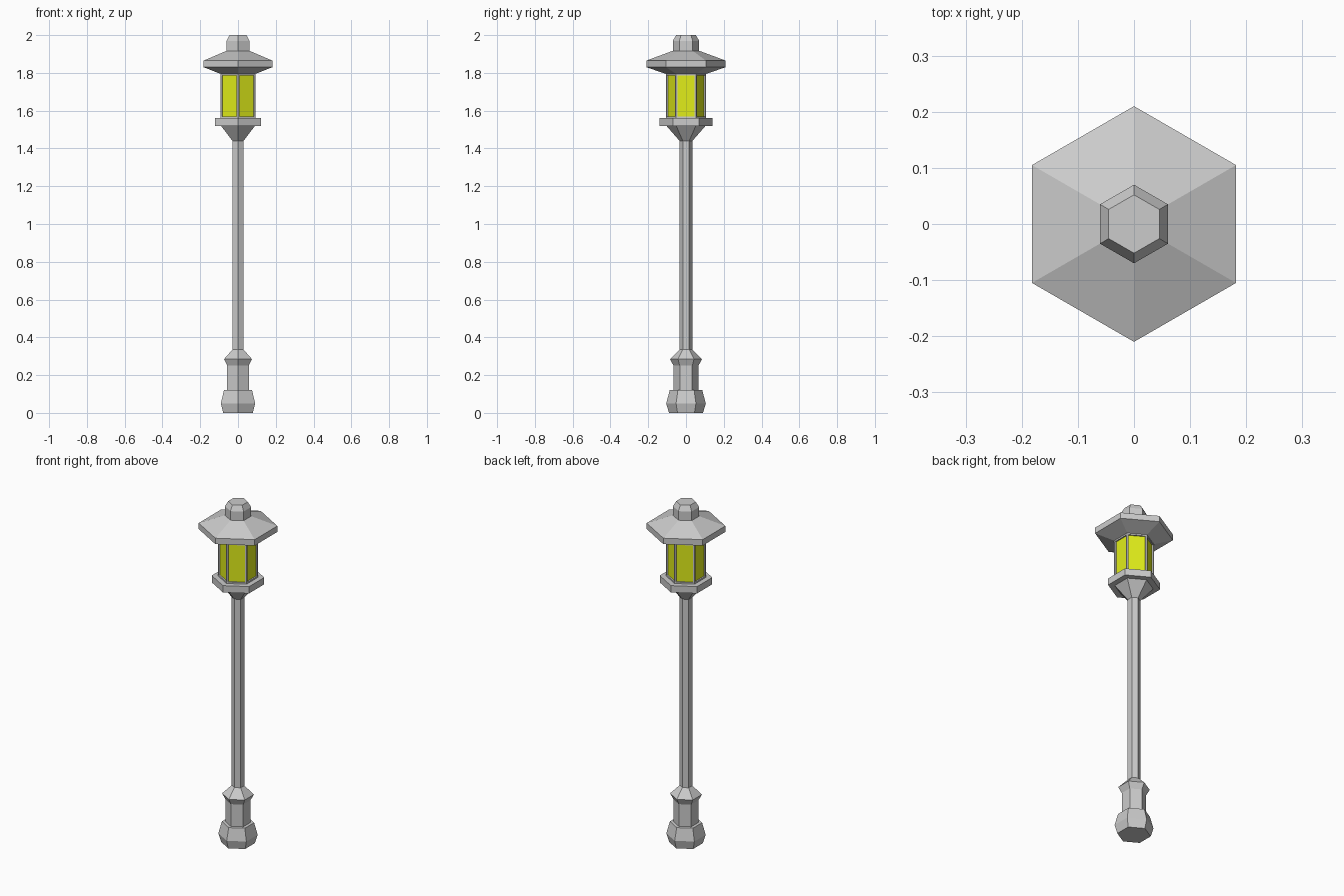
import bpy, bmesh, math

if "Cube" in bpy.data.objects:
    bpy.data.objects.remove(bpy.data.objects["Cube"])

SIDES = 6


def lathe(name, profile):
    """Six-sided closed solid from (radius, z) pairs, corners on the y axis."""
    bm = bmesh.new()
    rings = []
    for r, z in profile:
        rings.append([bm.verts.new((r * math.cos(math.radians(30 + 60 * i)),
                                    r * math.sin(math.radians(30 + 60 * i)), z))
                      for i in range(SIDES)])
    sides = []
    for a, b in zip(rings, rings[1:]):
        for i in range(SIDES):
            j = (i + 1) % SIDES
            sides.append(bm.faces.new((a[i], a[j], b[j], b[i])))
    bm.faces.new(rings[0][::-1])
    bm.faces.new(rings[-1])
    bm.normal_update()
    return name, bm, sides


def finish(part, materials=()):
    name, bm, _ = part
    mesh = bpy.data.meshes.new(name)
    bm.to_mesh(mesh)
    bm.free()
    for m in materials:
        mesh.materials.append(m)
    obj = bpy.data.objects.new(name, mesh)
    bpy.context.collection.objects.link(obj)
    return obj


# Pedestal and post
finish(lathe("base", [(0.09, 0), (0.105, 0.05), (0.086, 0.12), (0.066, 0.12),
                      (0.066, 0.25), (0.085, 0.285), (0.034, 0.335)]))
finish(lathe("post", [(0.034, 0.335), (0.034, 1.44)]))

# Lantern support and tray
finish(lathe("lantern_support", [(0.034, 1.44), (0.104, 1.52)]))
finish(lathe("lantern_tray", [(0.14, 1.52), (0.14, 1.56)]))

# Lantern housing with recessed glowing panes
grey = bpy.data.materials.new("metal")
grey.diffuse_color = (0.8, 0.8, 0.8, 1)
grey.use_nodes = True
grey.node_tree.nodes["Principled BSDF"].inputs["Base Color"].default_value = grey.diffuse_color
yellow = bpy.data.materials.new("glass")
yellow.diffuse_color = (0.75, 0.85, 0.01, 1)
yellow.use_nodes = True
yellow.node_tree.nodes["Principled BSDF"].inputs["Base Color"].default_value = yellow.diffuse_color
housing = lathe("lantern_housing", [(0.107, 1.56), (0.107, 1.795)])
bmesh.ops.inset_individual(housing[1], faces=housing[2], thickness=0.012)
bmesh.ops.inset_individual(housing[1], faces=housing[2], thickness=0.001, depth=-0.007)
for face in housing[2]:
    face.material_index = 1
finish(housing, (grey, yellow))

# Roof and cap
finish(lathe("roof", [(0.107, 1.795), (0.21, 1.83), (0.21, 1.865), (0.07, 1.917)]))
finish(lathe("cap", [(0.07, 1.917), (0.07, 1.97), (0.052, 2.0)]))
